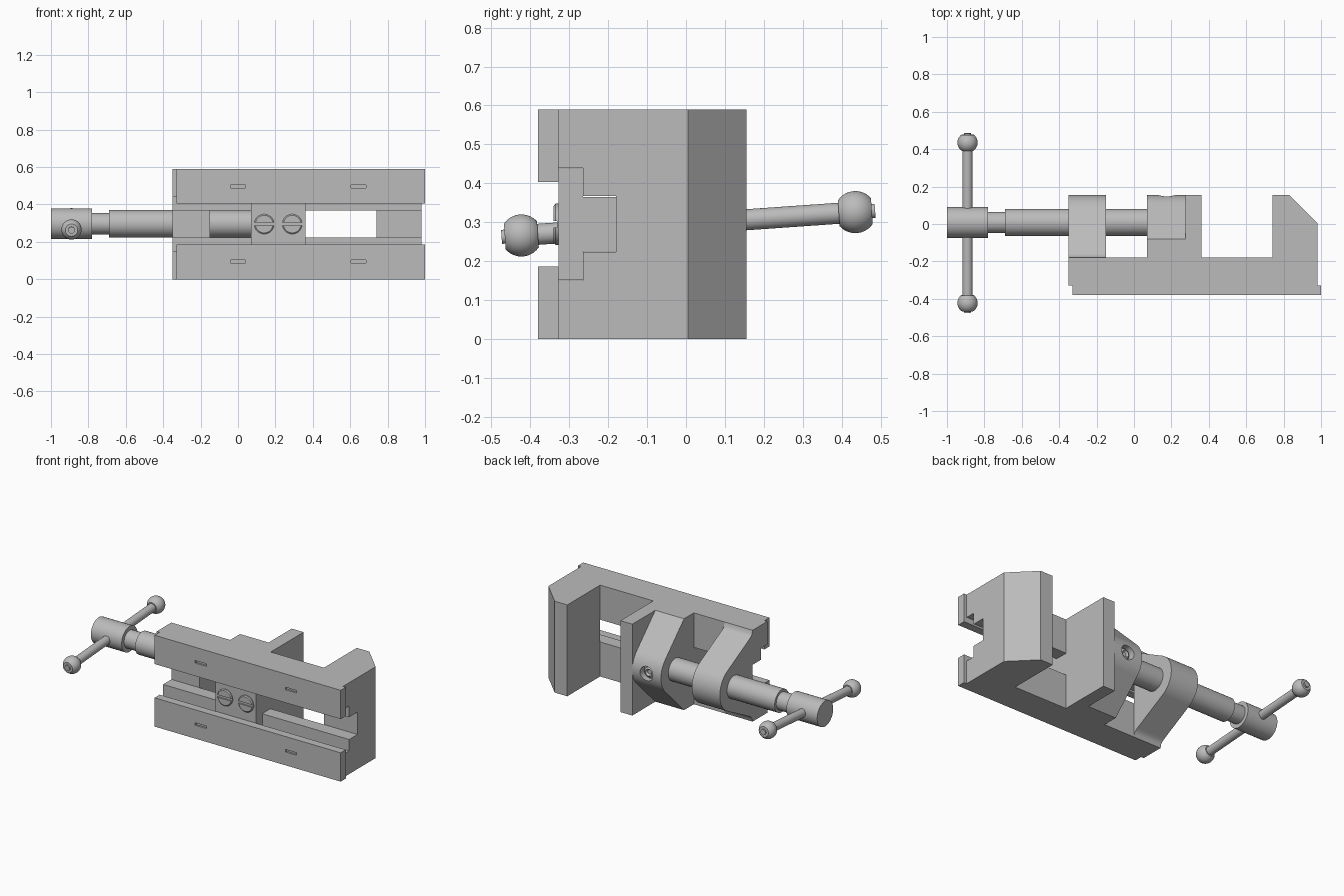
import bpy, bmesh, math
from mathutils import Vector, Matrix

cube = bpy.data.objects.get("Cube")
if cube:
    bpy.data.objects.remove(cube, do_unlink=True)

steel = bpy.data.materials.new("steel_grey")
steel.use_nodes = True
GREY = (0.5, 0.5, 0.5, 1)
steel.diffuse_color = GREY
steel.node_tree.nodes["Principled BSDF"].inputs["Base Color"].default_value = GREY

MID = 0.295          # height of the middle plane
AXIS_Y = 0.008       # depth of the screw axis
TOP = 0.59


def finish(name, bm):
    bmesh.ops.recalc_face_normals(bm, faces=bm.faces[:])
    mesh = bpy.data.meshes.new(name)
    bm.to_mesh(mesh)
    bm.free()
    mesh.materials.append(steel)
    ob = bpy.data.objects.new(name, mesh)
    bpy.context.collection.objects.link(ob)
    return ob


def prism(name, pts, axis, a, b):
    """Extrude a closed outline; (y, z) points along x or (x, y) points along z."""
    bm = bmesh.new()
    place = (lambda p: (a, *p)) if axis == "x" else (lambda p: (*p, a))
    face = bm.faces.new([bm.verts.new(place(p)) for p in pts])
    new = bmesh.ops.extrude_face_region(bm, geom=[face])["geom"]
    step = Vector((b - a, 0, 0)) if axis == "x" else Vector((0, 0, b - a))
    bmesh.ops.translate(bm, vec=step, verts=[v for v in new if isinstance(v, bmesh.types.BMVert)])
    return finish(name, bm)


def box(name, x, y, z):
    return prism(name, [(x[0], y[0]), (x[1], y[0]), (x[1], y[1]), (x[0], y[1])], "z", *z)


def lathe(name, profile, origin, direction, steps=48):
    """Spin (distance, radius) points about a line; both ends sit on the line."""
    bm = bmesh.new()
    verts = [bm.verts.new((r, 0, d)) for d, r in profile]
    edges = [bm.edges.new(pair) for pair in zip(verts, verts[1:])]
    bmesh.ops.spin(bm, geom=verts + edges, cent=(0, 0, 0), axis=(0, 0, 1),
                   angle=math.tau, steps=steps)
    bmesh.ops.remove_doubles(bm, verts=bm.verts[:], dist=1e-5)
    turn = Vector((0, 0, 1)).rotation_difference(Vector(direction)).to_matrix().to_4x4()
    bm.transform(Matrix.Translation(origin) @ turn)
    return finish(name, bm)


def rod(name, origin, direction, length, r):
    return lathe(name, [(0, 0), (0, r), (length, r), (length, 0)], origin, direction)


def activate(ob):
    for other in bpy.context.selected_objects:
        other.select_set(False)
    ob.select_set(True)
    bpy.context.view_layer.objects.active = ob


def cut(ob, cutter):
    cutter.hide_render = True
    mod = ob.modifiers.new("cut", "BOOLEAN")
    mod.operation, mod.solver, mod.object = "DIFFERENCE", "EXACT", cutter
    activate(ob)
    bpy.ops.object.modifier_apply(modifier=mod.name)
    bpy.data.objects.remove(cutter, do_unlink=True)


def smooth(ob):
    activate(ob)
    bpy.ops.object.shade_smooth_by_angle(angle=math.radians(30))


def arch(foot, r):
    """Mirrored (y, z) outline: foot points, then a tangent onto a round crown."""
    y, w = foot[-1]
    dy, dist = AXIS_Y - y, math.hypot(w, AXIS_Y - y)
    start = math.pi / 2 - math.atan2(dy, w) - math.asin(r / dist)
    start = math.pi / 2 - (math.atan2(dy, -w) - math.asin(r / dist)) + 0
    start = -start
    angles = [start + (math.pi / 2 - start) * i / 16 for i in range(17)]
    start = (math.atan2(dy, -w) - math.asin(r / dist)) - math.pi / 2
    angles = [start + (math.pi / 2 - start) * i / 16 for i in range(17)]
    half = foot + [(AXIS_Y + r * math.sin(t), r * math.cos(t)) for t in angles]
    return ([(y, MID + w) for y, w in half]
            + [(y, MID - w) for y, w in reversed(half[:-1])])


# Base rails and sole plates, mirrored about the middle plane
rail = [(-0.33, 0), (-0.33, 0.15), (-0.265, 0.15), (-0.265, 0.223), (-0.18, 0.223), (-0.18, 0)]
for side, flip in (("lower", False), ("upper", True)):
    def height(z):
        return TOP - z if flip else z
    prism(side + "_rail", [(y, height(z)) for y, z in rail], "x", -0.35, 0.98)
    plate = box(side + "_sole_plate", (-0.33, 1.0), (-0.38, -0.328),
                sorted((height(0), height(0.186))))
    for x in (0, 0.645):
        z = height(0.094)
        cut(plate, box("slot_cutter", (x - 0.04, x + 0.04), (-0.4, -0.368), (z - 0.008, z + 0.008)))

# Fixed jaw with its chamfered back
prism("fixed_jaw", [(0.74, -0.18), (0.98, -0.18), (0.98, 0.005), (0.83, 0.155), (0.74, 0.155)],
      "z", 0, TOP)

# Screw support with flared, filleted feet
support = prism("screw_support",
                arch([(-0.18, 0.295), (-0.174, 0.272), (-0.162, 0.258), (-0.145, 0.248)], 0.147),
                "x", -0.35, -0.15)
smooth(support)

# Sliding jaw: face plate, arched body, tongue and keeper
box("sliding_jaw_plate", (0.275, 0.36), (-0.18, 0.155), (0, TOP))
body = prism("sliding_jaw_body", arch([(-0.18, 0.295), (-0.08, 0.295)], 0.147), "x", 0.07, 0.275)
cut(body, rod("hole_cutter", (0.175, 0.11, MID), (0, 1, 0), 0.1, 0.046))
smooth(body)
smooth(lathe("set_screw", [(0, 0), (0, 0.034), (0.02, 0.034), (0.028, 0.022), (0.016, 0.014), (0.016, 0)],
             (0.175, 0.105, MID), (0, 1, 0)))
box("sliding_tongue", (0.07, 0.36), (-0.265, -0.18), (0.225, 0.365))
box("keeper_plate", (0.07, 0.36), (-0.328, -0.265), (0.152, 0.438))
for i, x in enumerate((0.14, 0.29)):
    head = lathe("keeper_screw_%d" % (i + 1),
                 [(0, 0), (0, 0.053), (0.025, 0.053), (0.03, 0.047), (0.03, 0)],
                 (x, -0.31, MID), (0, -1, 0))
    cut(head, box("slot_cutter", (x - 0.06, x + 0.06), (-0.35, -0.331), (MID - 0.008, MID + 0.008)))
    smooth(head)

# Clamping screw with neck and head
smooth(lathe("clamping_screw",
             [(-1, 0), (-1, 0.082), (-0.78, 0.082), (-0.78, 0.057), (-0.69, 0.057),
              (-0.69, 0.073), (0.1, 0.073), (0.1, 0)],
             (0, AXIS_Y, MID + 0.002), (1, 0, 0)))

# Tilted handle bar with a flattened ball and pin at each end
tilt = Vector((0, math.cos(math.radians(4)), math.sin(math.radians(4))))
centre = Vector((-0.89, 0.006, 0.296))
smooth(rod("handle_bar", centre - tilt * 0.41, tilt, 0.82, 0.027))
ball = [(0.43 + 0.054 * math.sin(t), 0.054 * math.cos(t))
        for t in (math.radians(-52 + 8 * i) for i in range(14))]
end = [(ball[0][0], 0)] + ball + [(ball[-1][0], 0.018), (0.481, 0.018), (0.481, 0)]
for name, way in (("back", 1), ("front", -1)):
    smooth(lathe(name + "_handle_ball", end, centre, tilt * way))
